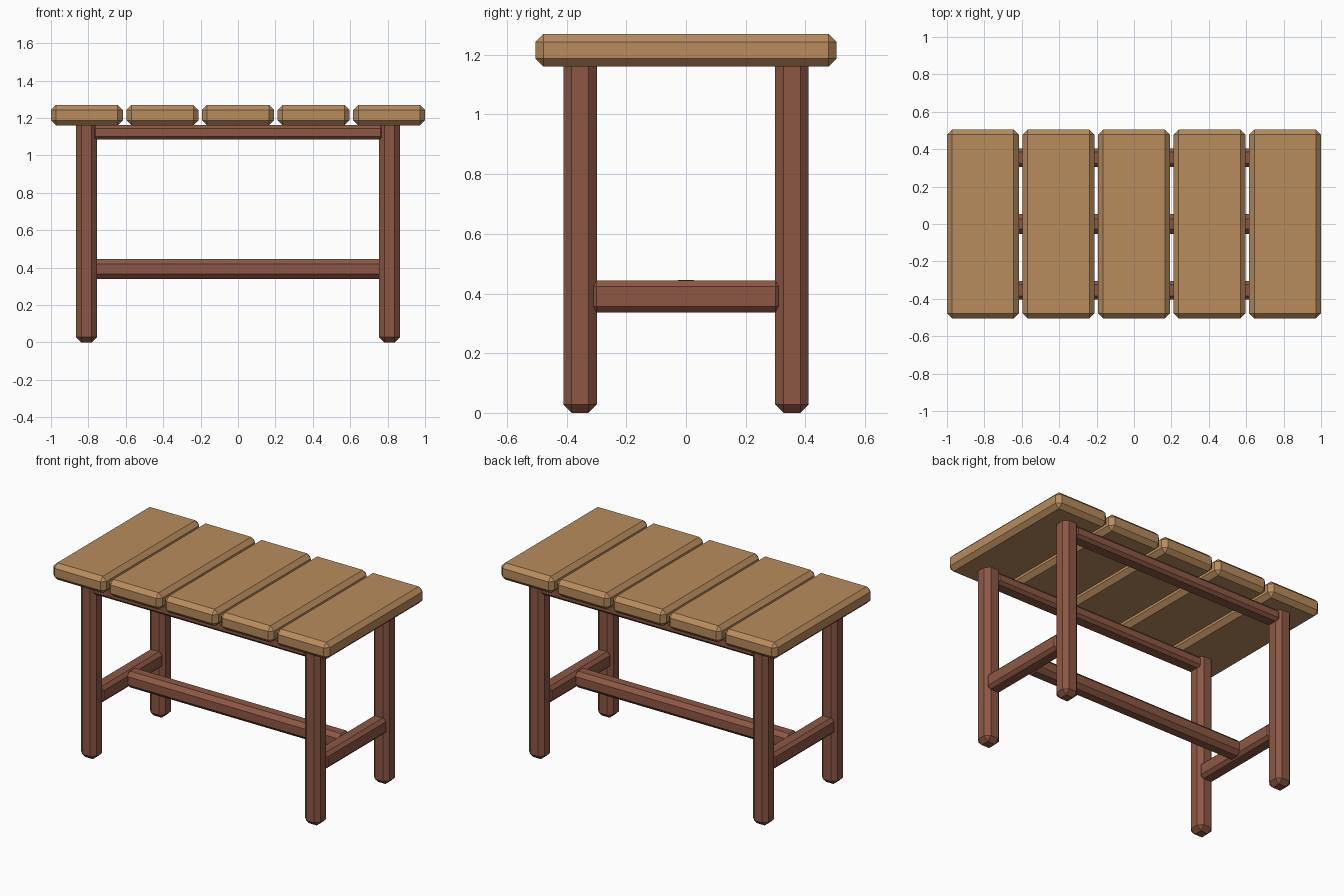
import bpy
import bmesh

cube = bpy.data.objects.get("Cube")
if cube:
    bpy.data.objects.remove(cube, do_unlink=True)


def make_material(name, color):
    mat = bpy.data.materials.new(name)
    mat.use_nodes = True
    mat.diffuse_color = color
    mat.node_tree.nodes["Principled BSDF"].inputs["Base Color"].default_value = color
    return mat


light_wood = make_material("light wood", (0.48, 0.262, 0.11, 1))
dark_wood = make_material("dark wood", (0.262, 0.097, 0.058, 1))


def beam(name, center, size, chamfer, mat):
    """Box with a flat chamfer on every edge."""
    bm = bmesh.new()
    bmesh.ops.create_cube(bm, size=1)
    bmesh.ops.scale(bm, vec=size, verts=bm.verts)
    bmesh.ops.bevel(bm, geom=bm.edges[:], offset=chamfer, segments=1,
                    affect='EDGES', profile=0.5)
    mesh = bpy.data.meshes.new(name)
    bm.to_mesh(mesh)
    bm.free()
    mesh.materials.append(mat)
    obj = bpy.data.objects.new(name, mesh)
    obj.location = center
    bpy.context.collection.objects.link(obj)
    return obj


# Table top: five planks running front to back
for i in range(5):
    beam(f"top_plank_{i + 1}", ((i - 2) * 0.404, 0, 1.215),
         (0.384, 1.01, 0.11), 0.027, light_wood)

LEG_X, LEG_Y = 0.81, 0.355
sides = (("right", -1), ("left", 1))
ends = (("front", -1), ("back", 1))

# Legs, their tops let into the planks
for side, sx in sides:
    for end, sy in ends:
        beam(f"{end}_{side}_leg", (sx * LEG_X, sy * LEG_Y, 0.6),
             (0.112, 0.112, 1.2), 0.028, dark_wood)

# Rails under the top
for end, sy in ends:
    beam(f"{end}_top_rail", (0, sy * LEG_Y, 1.123),
         (1.56, 0.098, 0.078), 0.018, dark_wood)

# Low stretchers: one between each pair of legs, one lengthwise
for side, sx in sides:
    beam(f"{side}_stretcher", (sx * LEG_X, 0, 0.39),
         (0.1, 0.64, 0.106), 0.02, dark_wood)
beam("center_stretcher", (0, 0, 0.392), (1.58, 0.105, 0.106), 0.026, dark_wood)
